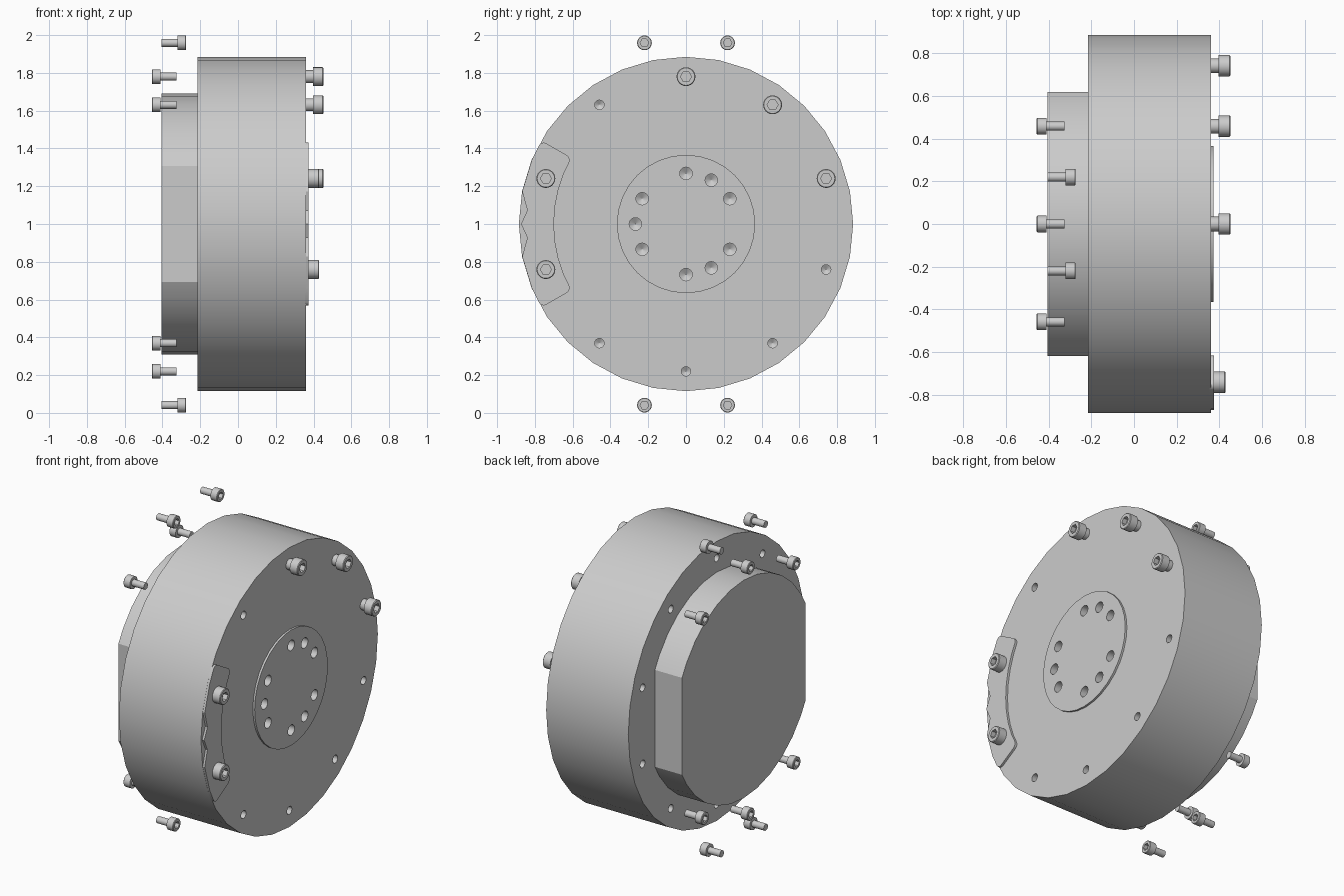
import bpy, bmesh
from math import sin, cos, pi, radians, sqrt, atan2

CZ = 1.0            # height of the main axis, which runs along x
SIDES = 32

cube = bpy.data.objects.get("Cube")
if cube:
    bpy.data.objects.remove(cube, do_unlink=True)

grey = bpy.data.materials.new("machined grey")
grey.use_nodes = True
grey.diffuse_color = (0.6, 0.6, 0.6, 1)
grey.node_tree.nodes["Principled BSDF"].inputs["Base Color"].default_value = (0.6, 0.6, 0.6, 1)


def finish(name, bm):
    bmesh.ops.recalc_face_normals(bm, faces=bm.faces)
    mesh = bpy.data.meshes.new(name)
    bm.to_mesh(mesh)
    bm.free()
    mesh.materials.append(grey)
    obj = bpy.data.objects.new(name, mesh)
    bpy.context.collection.objects.link(obj)
    return obj


def polar(r, deg):
    return r * cos(radians(deg)), r * sin(radians(deg))


def circle(r, n=SIDES):
    return [polar(r, 360 * i / n) for i in range(n)]


def prism(name, outline, x0, x1, corners=(), rounding=0.0):
    """Extrude a (y, z) outline along x, rounding the chosen corners."""
    bm = bmesh.new()
    verts = [bm.verts.new((x0, y, CZ + z)) for y, z in outline]
    bm.faces.new(verts)
    if corners:
        bmesh.ops.bevel(bm, geom=[verts[i] for i in corners], offset=rounding,
                        segments=4, profile=0.5, affect='VERTICES')
    ext = bmesh.ops.extrude_face_region(bm, geom=bm.faces[:])
    moved = [v for v in ext["geom"] if isinstance(v, bmesh.types.BMVert)]
    bmesh.ops.translate(bm, verts=moved, vec=(x1 - x0, 0, 0))
    return finish(name, bm)


def lathe(bm, rings, n, y=0.0, z=0.0):
    """Bridge rings (x, radius, hexagonal) around an x axis and cap both ends."""
    loops = []
    for x, r, hexagonal in rings:
        loop = []
        for i in range(n):
            deg = 360 * i / n
            k = cos(pi / 6) / cos(radians(deg % 60 - 30)) if hexagonal else 1
            py, pz = polar(r * k, deg)
            loop.append(bm.verts.new((x, y + py, z + pz)))
        loops.append(loop)
    for a, b in zip(loops, loops[1:]):
        for i in range(n):
            j = (i + 1) % n
            bm.faces.new((a[i], a[j], b[j], b[i]))
    bm.faces.new(loops[0])
    bm.faces.new(loops[-1])


def cut(targets, holes):
    """Drill cone-bottomed holes given as (y, z, radius, face x, inward sign, depth)."""
    bm = bmesh.new()
    for y, z, r, x, s, depth in holes:
        end = x + s * depth
        lathe(bm, [(x - s * 0.05, r, False), (end, r, False),
                   (end + s * r * 0.6, 0.001, False)], 16, y, CZ + z)
    cutter = finish("hole_cutter", bm)
    cutter.hide_render = True
    for obj in targets:
        mod = obj.modifiers.new("holes", 'BOOLEAN')
        mod.operation, mod.solver, mod.object = 'DIFFERENCE', 'EXACT', cutter
        bpy.context.view_layer.objects.active = obj
        bpy.ops.object.modifier_apply(modifier=mod.name)
    bpy.data.objects.remove(cutter, do_unlink=True)


parts = []

# Main drum and raised output hub
drum = prism("drum", circle(0.885), -0.215, 0.36)
hub = prism("output_hub", circle(0.366), 0.35, 0.373)

# Rear cap with two flat sides
R, FLAT = 0.69, 0.618
side = sqrt(R * R - FLAT * FLAT)
cap_outline = [p for p in circle(R) if abs(p[0]) < FLAT]
cap_outline += [(sy * FLAT, sz * side) for sy in (1, -1) for sz in (1, -1)]
cap_outline.sort(key=lambda p: atan2(p[1], p[0]))
parts.append(prism("rear_cap", cap_outline, -0.405, -0.21))

# Curved clamp plate with a double notch in its rim
half = [polar(0.884, a) for a in (150, 157.5, 168.75)] + [(-0.84, 0.072)]
rim = half + [(-0.873, 0)] + [(y, -z) for y, z in reversed(half)]
inner = [polar(0.70, 210 - 7.5 * i) for i in range(9)]
n_rim, n_all = len(rim), len(rim) + len(inner)
parts.append(prism("clamp_plate", rim + inner, 0.355, 0.374,
                   (0, n_rim - 1, n_rim, n_all - 1), 0.03))

# Bolt circle and hub hole pattern
bolts = [polar(0.78, 18 + 36 * i) for i in range(10)]
right_screws, plate_screws = bolts[:3], [bolts[4], bolts[5]]
open_holes = [b for b in bolts if b not in right_screws + plate_screws]
hub_holes = [polar(0.268, a) for a in (30, 60, 90, 150, 180, 210, 270, 300, 330)]
cut([drum], [(y, z, 0.025, 0.36, -1, 0.1) for y, z in open_holes]
    + [(y, z, 0.024, -0.215, 1, 0.1) for y, z in bolts])
cut([drum, hub], [(y, z, 0.033, 0.373, -1, 0.1) for y, z in hub_holes])
parts += [drum, hub]


def screw_mesh(name, shaft_r, shaft_len, head_r, head_len, socket_r):
    """Socket-head screw: head towards +x, seat at x = 0."""
    bm = bmesh.new()
    c = head_r * 0.08
    lathe(bm, [(-shaft_len, shaft_r, False), (0, shaft_r, False), (0, head_r, False),
               (head_len - c, head_r, False), (head_len, head_r - c, False),
               (head_len, socket_r, True), (head_len * 0.45, socket_r, True)], 24)
    obj = finish(name, bm)
    mesh = obj.data
    bpy.data.objects.remove(obj, do_unlink=True)
    return mesh


def place(name, mesh, x, points, turn=0.0):
    for i, (y, z) in enumerate(points):
        obj = bpy.data.objects.new(f"{name}_{i + 1}", mesh)
        obj.location = (x, y, CZ + z)
        obj.rotation_euler = (0, 0, turn)
        bpy.context.collection.objects.link(obj)
        parts.append(obj)


# Large screws on the output face and the clamp plate
large = screw_mesh("large_screw", 0.034, 0.05, 0.05, 0.055, 0.029)
place("face_screw", large, 0.397, right_screws)
place("plate_screw", large, 0.374, plate_screws)

# Small loose screws around the rear cap, in two facing sets
small = screw_mesh("small_screw", 0.021, 0.085, 0.039, 0.046, 0.023)
outward = [b for b in bolts if abs(b[1]) > 0.5]
place("rear_screw", small, -0.41, outward, pi)
place("mount_screw", small, -0.32,
      [(sy * 0.22, sz * 0.959) for sy in (1, -1) for sz in (1, -1)])

# Smooth round walls, keep hard edges crisp
bpy.ops.object.select_all(action='DESELECT')
for obj in parts:
    obj.select_set(True)
bpy.context.view_layer.objects.active = parts[0]
bpy.ops.object.shade_smooth_by_angle(angle=radians(30))
